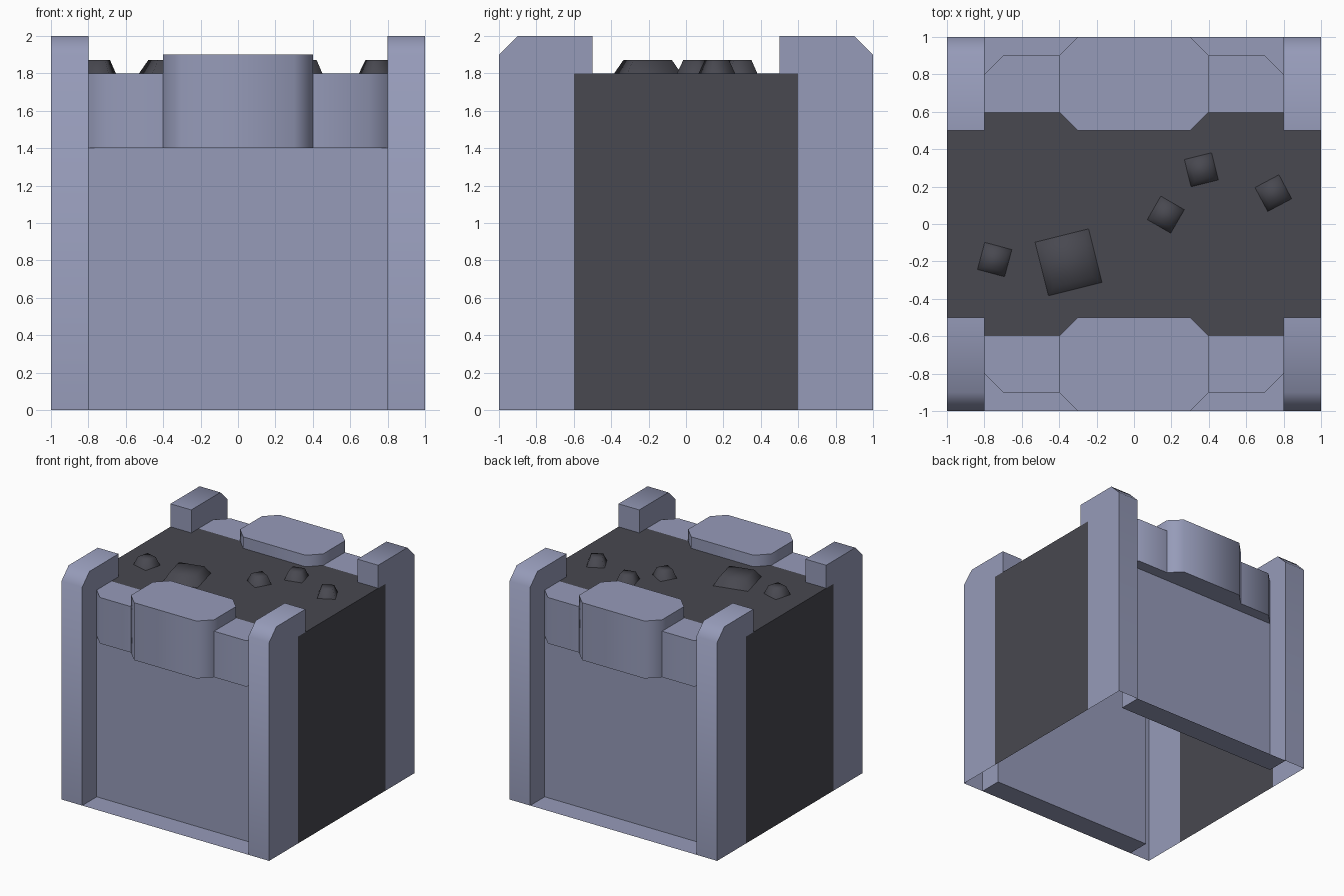
import bpy, bmesh, math
from mathutils import Matrix

if "Cube" in bpy.data.objects:
    bpy.data.objects.remove(bpy.data.objects["Cube"])


def material(name, color):
    m = bpy.data.materials.new(name)
    m.diffuse_color = (*color, 1)
    m.use_nodes = True
    m.node_tree.nodes["Principled BSDF"].inputs["Base Color"].default_value = m.diffuse_color
    return m


LIGHT = material("pale blue grey stone", (0.305, 0.328, 0.485))
DARK = material("dark grey rock", (0.065, 0.065, 0.080))


def build(name, faces, mat, mirror=(False, False), fix_normals=False, angle=50):
    """Object from faces given as corner lists, optionally mirrored over x / y."""
    bm = bmesh.new()
    for f in faces:
        bm.faces.new([bm.verts.new(p) for p in f])
    bmesh.ops.remove_doubles(bm, verts=bm.verts, dist=1e-4)
    if fix_normals:
        bmesh.ops.recalc_face_normals(bm, faces=bm.faces)
    me = bpy.data.meshes.new(name)
    bm.to_mesh(me)
    bm.free()
    me.materials.append(mat)
    ob = bpy.data.objects.new(name, me)
    bpy.context.collection.objects.link(ob)
    bpy.ops.object.select_all(action='DESELECT')
    bpy.context.view_layer.objects.active = ob
    ob.select_set(True)
    bpy.ops.object.shade_smooth_by_angle(angle=math.radians(angle))
    if any(mirror):
        mod = ob.modifiers.new("mirror", 'MIRROR')
        mod.use_axis = (*mirror, False)
        mod.use_mirror_merge = False
    return ob


def flat(points, z):
    return [(x, y, z) for x, y in points]


def walls(points, z0, z1):
    """Upright quads along an open chain of xy points."""
    return [[(*a, z0), (*b, z0), (*b, z1), (*a, z1)] for a, b in zip(points, points[1:])]


# Corner posts: chamfered yz profile, hollow and open underneath
rim = [(-1, 0), (-1, 1.9), (-0.9, 2), (-0.5, 2), (-0.5, 1.8)]
post = [[(0.8, *a), (1, *a), (1, *b), (0.8, *b)] for a, b in zip(rim, rim[1:])]
post.append([(1, y, z) for y, z in rim + [(-0.6, 1.8), (-0.6, 0)]])
post.append([(0.8, y, z) for y, z in rim + [(-0.8, 1.8), (-0.8, 0)]])
build("corner_posts", post, LIGHT, (True, True), True)

# Recessed front and back panels with their ground ledges
panel = walls([(-0.8, -0.8), (0.8, -0.8)], 0, 1.4)
ledge = [flat([(-0.8, -1), (0.8, -1), (0.8, -0.8), (-0.8, -0.8)], 0)]
build("recessed_panels", panel + ledge, LIGHT, (False, True))

# Tall middle parapet blocks
outer = [(-0.4, -0.8), (-0.4, -0.9), (-0.3, -1), (0.3, -1), (0.4, -0.9), (0.4, -0.8)]
inner = [(0.4, -0.6), (0.3, -0.5), (-0.3, -0.5), (-0.4, -0.6)]
middle = walls(outer, 1.4, 1.8) + walls(outer, 1.8, 1.9)
middle += walls([outer[-1]] + inner + [outer[0]], 1.8, 1.9)
middle += [flat(outer + inner, 1.9), flat(outer, 1.4)]
build("middle_parapets", middle, LIGHT, (False, True), True)

# Low parapet blocks either side
edge = [(0.4, -0.8), (0.4, -0.9), (0.7, -0.9), (0.8, -0.8)]
low = walls(edge[1:], 1.4, 1.8)
low += [flat(edge + [(0.8, -0.6), (0.4, -0.6)], 1.8), flat(edge, 1.4)]
build("low_parapets", low, LIGHT, (True, True), True)

# Dark side walls and walkway deck
build("side_walls", walls([(1, -0.6), (1, 0.6)], 0, 1.8), DARK, (True, False))
build("walkway_deck", [flat([(-1, -0.6), (1, -0.6), (1, 0.6), (-1, 0.6)], 1.8)], DARK)

# Loose stones: rotated, tapered square blocks (x, y, size, degrees, inset)
for x, y, size, turn, inset in [(-0.745, -0.19, 0.15, -15, 0.025),
                                (-0.35, -0.205, 0.295, 14, 0.04),
                                (0.17, 0.05, 0.145, -30, 0.025),
                                (0.36, 0.29, 0.15, 14, 0.025),
                                (0.745, 0.165, 0.145, 28, 0.025)]:
    square = [(-1, -1), (1, -1), (1, 1), (-1, 1)]
    base = [(a * size / 2, b * size / 2, 1.8) for a, b in square]
    top = [(a * (size / 2 - inset), b * (size / 2 - inset), 1.87) for a, b in square]
    sides = [[base[i], base[(i + 1) % 4], top[(i + 1) % 4], top[i]] for i in range(4)]
    stone = build("stone", sides + [top], DARK, angle=120)
    stone.matrix_world = Matrix.Translation((x, y, 0)) @ Matrix.Rotation(math.radians(turn), 4, 'Z')
